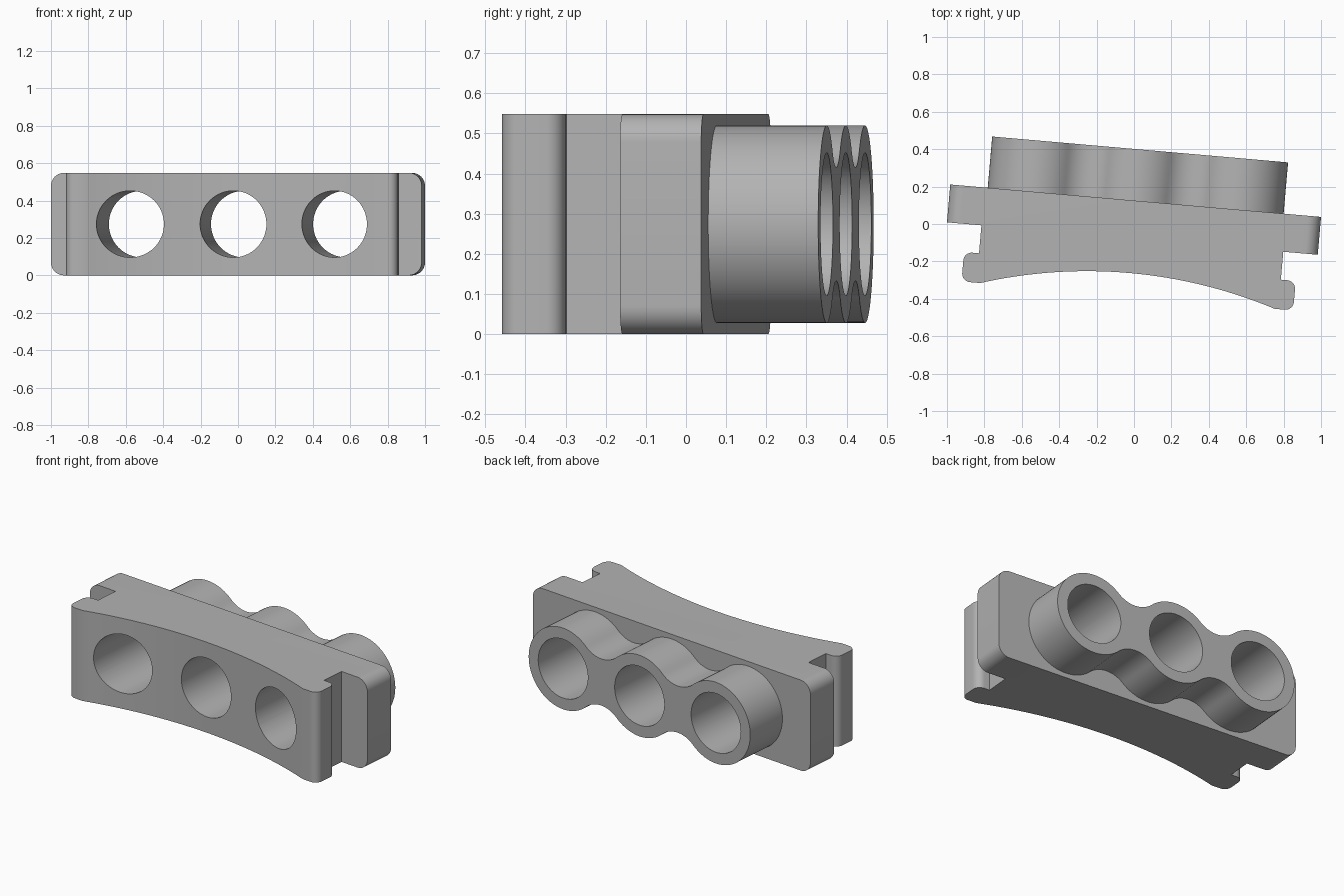
import bpy, bmesh
from math import sin, cos, pi, radians, atan2, hypot
from mathutils import Matrix, Vector

cube = bpy.data.objects.get("Cube")
if cube:
    bpy.data.objects.remove(cube, do_unlink=True)

HEIGHT = 0.548
MID = HEIGHT / 2
PITCH = 0.548                     # distance between bores
BORE_R, RING_R = 0.178, 0.246
PLATE_HALF, PLATE_BACK, PLATE_FRONT = 0.995, 0.125, -0.078
NECK, FLANGE, FLANGE_TOP, FLANGE_BOTTOM = 0.81, 0.89, -0.228, -0.386
TILT = Matrix.Translation((-0.002, 0, 0)) @ Matrix.Rotation(radians(-5), 4, 'Z')

grey = bpy.data.materials.new("light_grey")
grey.use_nodes = True
COLOUR = (0.45, 0.45, 0.45, 1)
grey.diffuse_color = COLOUR
grey.node_tree.nodes["Principled BSDF"].inputs["Base Color"].default_value = COLOUR


def arc(cx, cy, r, start, end, n):
    """Points on an arc, angles in radians."""
    return [(cx + r * cos(start + (end - start) * i / n),
             cy + r * sin(start + (end - start) * i / n)) for i in range(n + 1)]


def prism(name, profile, place, depth):
    """Extrude a 2D profile; place maps each 2D point into 3D."""
    bm = bmesh.new()
    face = bm.faces.new([bm.verts.new(place(*p)) for p in profile])
    ext = bmesh.ops.extrude_face_region(bm, geom=[face])
    bmesh.ops.translate(bm, vec=depth,
                        verts=[g for g in ext["geom"] if isinstance(g, bmesh.types.BMVert)])
    bmesh.ops.recalc_face_normals(bm, faces=bm.faces)
    mesh = bpy.data.meshes.new(name)
    bm.to_mesh(mesh)
    bm.free()
    obj = bpy.data.objects.new(name, mesh)
    bpy.context.collection.objects.link(obj)
    mesh.materials.append(grey)
    return obj


# Plan profile: back plate, neck, flange with rounded tips, hollow front arc
r = 0.045
half = [(PLATE_HALF, PLATE_BACK), (PLATE_HALF, PLATE_FRONT),
        (NECK, PLATE_FRONT), (NECK, FLANGE_TOP)]
half += arc(FLANGE - r, FLANGE_TOP - r, r, pi / 2, 0, 8)
half += arc(FLANGE - r, FLANGE_BOTTOM + r, r, 0, -pi / 2, 8)
chord, sag = 0.79, 0.123
big_r = (chord ** 2 + sag ** 2) / (2 * sag)
sweep = atan2(chord, big_r - sag)
hollow = arc(0, FLANGE_BOTTOM + sag - big_r, big_r, pi / 2 - sweep, pi / 2 + sweep, 48)
plan = half + hollow + [(-x, y) for x, y in reversed(half)]
body = prism("socket_block", plan, lambda x, y: Vector((x, y, 0)), (0, 0, HEIGHT))

# Round the four corners of the back plate
bm = bmesh.new()
bm.from_mesh(body.data)
corners = [e for e in bm.edges
           if all(abs(abs(v.co.x) - PLATE_HALF) < 0.001 for v in e.verts)
           and abs(e.verts[0].co.z - e.verts[1].co.z) < 0.001
           and e.verts[0].co.x * e.verts[1].co.x > 0]
bmesh.ops.bevel(bm, geom=corners, offset=0.07, segments=10, profile=0.5, affect='EDGES')
bm.to_mesh(body.data)
bm.free()

# Triple ring outline with blended valleys between the rings
blend = 0.165
valley = ((RING_R + blend) ** 2 - (PITCH / 2) ** 2) ** 0.5
a = atan2(valley, PITCH / 2)
upper = arc(PITCH, 0, RING_R, 0, pi - a, 28)
upper += arc(PITCH / 2, valley, blend, -a, a - pi, 16)[1:]
upper += arc(0, 0, RING_R, a, pi - a, 20)[1:]
upper += arc(-PITCH / 2, valley, blend, -a, a - pi, 16)[1:]
upper += arc(-PITCH, 0, RING_R, a, pi, 28)[1:]
outline = upper + [(x, -z) for x, z in reversed(upper[1:-1])]
rings = prism("ring_boss", outline, lambda x, z: Vector((x, 0.03, MID + z)), (0, 0.37, 0))

# Three through bores
tools = [(rings, 'UNION')]
for i in (-1, 0, 1):
    circle = arc(i * PITCH, 0, BORE_R, 0, 2 * pi, 64)[:-1]
    bore = prism("bore_cutter", circle, lambda x, z: Vector((x, -0.6, MID + z)), (0, 1.2, 0))
    bore.hide_render = True
    tools.append((bore, 'DIFFERENCE'))

bpy.ops.object.select_all(action='DESELECT')
bpy.context.view_layer.objects.active = body
body.select_set(True)
for tool, operation in tools:
    mod = body.modifiers.new("combine", 'BOOLEAN')
    mod.operation, mod.object, mod.solver = operation, tool, 'EXACT'
    bpy.ops.object.modifier_apply(modifier=mod.name)
    bpy.data.objects.remove(tool, do_unlink=True)

# Turn the finished block slightly about the vertical
body.data.transform(TILT)
bpy.ops.object.shade_smooth_by_angle(angle=radians(30))
